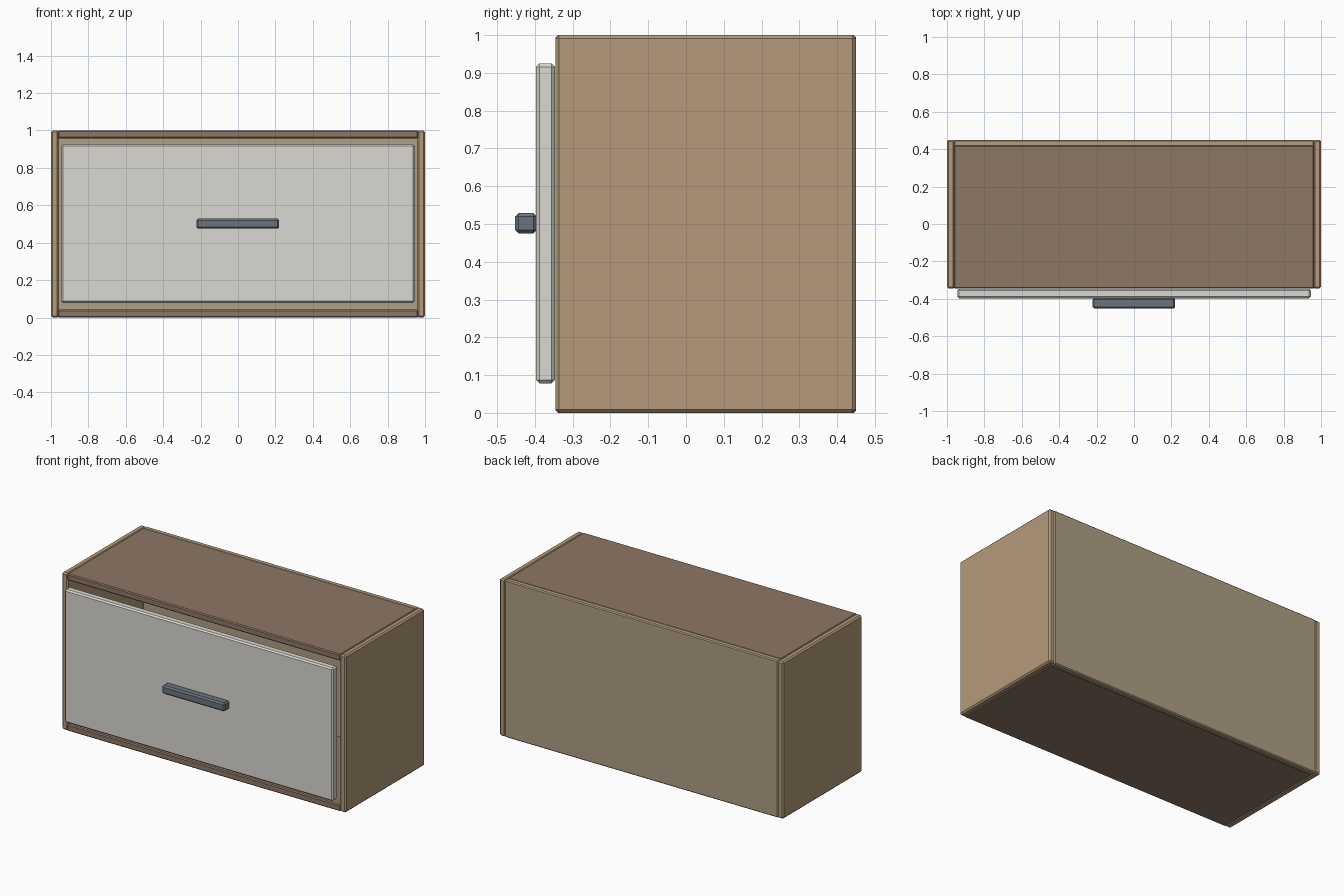
import bpy
import bmesh
from mathutils import Vector

if "Cube" in bpy.data.objects:
    bpy.data.objects.remove(bpy.data.objects["Cube"])


def material(name, rgb):
    m = bpy.data.materials.new(name)
    m.diffuse_color = (*rgb, 1)
    m.use_nodes = True
    m.node_tree.nodes["Principled BSDF"].inputs["Base Color"].default_value = m.diffuse_color
    return m


SIDE = material("light_oak", (0.46, 0.33, 0.20))
DECK = material("brown_wood", (0.27, 0.185, 0.13))
BACK = material("pale_wood", (0.44, 0.35, 0.23))
FRONT = material("off_white", (0.70, 0.69, 0.65))
METAL = material("dark_metal", (0.15, 0.175, 0.21))


def panel(name, lo, hi, mat, bevel=0.009):
    """Box between two corners with chamfered edges."""
    lo, hi = Vector(lo), Vector(hi)
    bm = bmesh.new()
    bmesh.ops.create_cube(bm, size=1)
    bmesh.ops.scale(bm, vec=hi - lo, verts=bm.verts)
    bmesh.ops.translate(bm, vec=(lo + hi) / 2, verts=bm.verts)
    bmesh.ops.bevel(bm, geom=bm.edges[:], offset=bevel, segments=1,
                    affect='EDGES', profile=0.5)
    mesh = bpy.data.meshes.new(name)
    bm.to_mesh(mesh)
    bm.free()
    mesh.materials.append(mat)
    obj = bpy.data.objects.new(name, mesh)
    bpy.context.collection.objects.link(obj)
    return obj


F, B = -0.345, 0.45   # carcass front and back
T = 0.042             # board thickness

# Carcass sides
panel("left_side", (-1, F, 0), (-1 + T, B, 1), SIDE)
panel("right_side", (1 - T, F, 0), (1, B, 1), SIDE)

# Top and bottom boards run between the sides
panel("top_board", (-1 + T - 0.005, F, 1 - T), (1 - T + 0.005, B - 0.03, 1), DECK, 0.006)
panel("bottom_board", (-1 + T - 0.005, F, 0), (1 - T + 0.005, B - 0.03, T), DECK, 0.006)

# Back board
panel("back_board", (-1 + T - 0.005, B - 0.036, 0), (1 - T + 0.005, B, 1), BACK, 0.006)

# Drawer front and its bar handle
panel("drawer_front", (-0.945, -0.397, 0.078), (0.945, -0.347, 0.925), FRONT, 0.009)
panel("handle", (-0.222, -0.452, 0.475), (0.22, -0.395, 0.529), METAL, 0.009)
